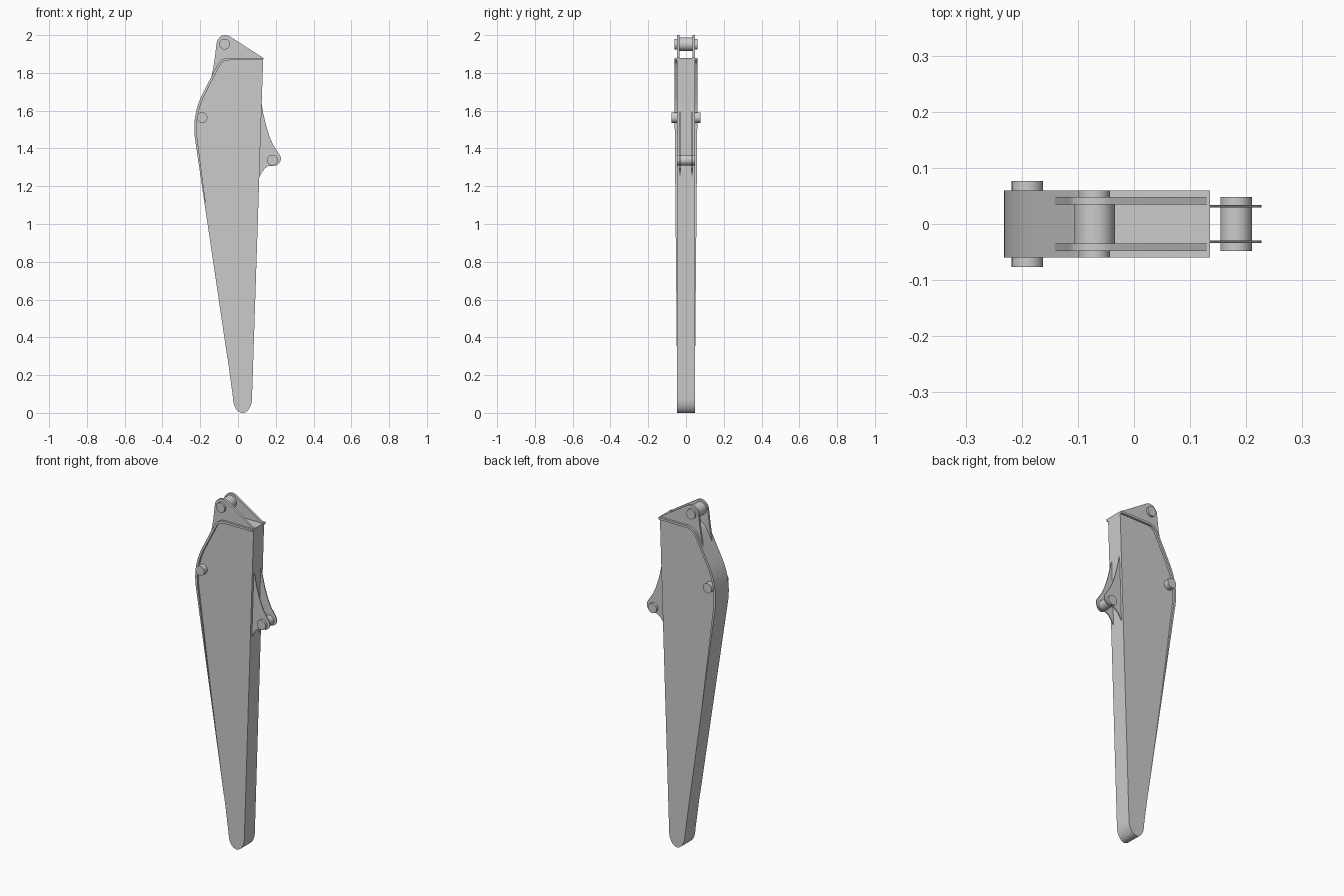
import bpy, bmesh, math
from mathutils import Vector

if "Cube" in bpy.data.objects:
    bpy.data.objects.remove(bpy.data.objects["Cube"])


def finish(name, bm):
    bmesh.ops.recalc_face_normals(bm, faces=bm.faces[:])
    me = bpy.data.meshes.new(name)
    bm.to_mesh(me)
    bm.free()
    me.shade_smooth()
    me.set_sharp_from_angle(angle=math.radians(30))
    ob = bpy.data.objects.new(name, me)
    bpy.context.collection.objects.link(ob)
    return ob


def prism(name, pts, y0, y1):
    """Side-view outline (x, z) extruded between two y values."""
    bm = bmesh.new()
    a = [bm.verts.new((p[0], y0, p[1])) for p in pts]
    b = [bm.verts.new((p[0], y1, p[1])) for p in pts]
    bm.faces.new(a)
    bm.faces.new(b[::-1])
    n = len(pts)
    for i in range(n):
        j = (i + 1) % n
        bm.faces.new((a[i], a[j], b[j], b[i]))
    return finish(name, bm)


def pin(name, x, z, r, half):
    prism(name, arc(x, z, r, r, 0, 360, 32)[:-1], -half, half)


def arc(x, z, rx, rz, a0, a1, n):
    return [Vector((x + rx * math.cos(math.radians(a0 + (a1 - a0) * i / n)),
                    z + rz * math.sin(math.radians(a0 + (a1 - a0) * i / n))))
            for i in range(n + 1)]


def fillet(a, c, b, t, n=8):
    """Round corner c with tangent length t."""
    a, b, c = Vector(a), Vector(b), Vector(c)
    p, q = c + (a - c).normalized() * t, c + (b - c).normalized() * t
    return [p * (1 - s) ** 2 + c * 2 * s * (1 - s) + q * s * s
            for s in (i / n for i in range(n + 1))]


# Flange path: along the top, then down the back edge
tr, tl, back, low = (0.135, 1.88), (-0.09, 1.88), (-0.246, 1.575), (-0.025, 0.08)
outer = [Vector(tr)] + fillet(tr, tl, back, 0.045) + fillet(tl, back, low, 0.13, 12)
last = outer[-1].copy()
for s in (0.2, 0.4, 0.6, 0.85):
    outer.append(last.lerp(Vector(low), s))

inner = []
for i, p in enumerate(outer):
    d = (outer[min(i + 1, len(outer) - 1)] - outer[max(i - 1, 0)]).normalized()
    thick = 0.001 + 0.012 * min(1, max(0, (p.y - 0.8) / 0.7))
    inner.append(p + Vector((-d.y, d.x)) * thick)
inner[0] = Vector((0.133, 1.868))

# Box-section arm body
prism("arm_body", inner + arc(0.024, 0.077, 0.05, 0.077, 180, 360, 20), -0.048, 0.048)

# Flange overhanging the side plates, narrowing downward
bm = bmesh.new()
rings = []
for o, i in zip(outer, inner):
    w = 0.048 + 0.012 * min(1, max(0, (o.y - 0.25) / 1.3))
    rings.append([bm.verts.new(v) for v in
                  ((o.x, -w, o.y), (o.x, w, o.y), (i.x, w, i.y), (i.x, -w, i.y))])
for r, s in zip(rings, rings[1:]):
    for k in range(4):
        m = (k + 1) % 4
        bm.faces.new((r[k], r[m], s[m], s[k]))
bm.faces.new(rings[0])
bm.faces.new(rings[-1][::-1])
finish("flange", bm)

# Paired lugs: top bracket and front bracket
top_lug = ([(0.13, 1.882)] + arc(-0.067, 1.95, 0.047, 0.05, 58, 172, 12)
           + [(-0.124, 1.87), (-0.132, 1.82), (-0.147, 1.755), (-0.13, 1.755),
              (-0.075, 1.865), (0.13, 1.87)])
front_lug = ([(0.1, 1.66), (0.121, 1.66), (0.133, 1.588), (0.149, 1.52),
              (0.167, 1.462), (0.188, 1.415)]
             + arc(0.188, 1.345, 0.039, 0.037, 35, -100, 12)
             + [(0.16, 1.307), (0.14, 1.292), (0.124, 1.27), (0.115, 1.25), (0.1, 1.25)])
for side, s in (("left", 1), ("right", -1)):
    prism("top_lug_" + side, top_lug, s * 0.035, s * 0.048)
    prism("front_lug_" + side, front_lug, s * 0.029, s * 0.034)

# Pins and the sleeve between the top lugs
pin("top_pin", -0.071, 1.952, 0.028, 0.06)
pin("top_sleeve", -0.07, 1.952, 0.036, 0.036)
pin("front_pin", 0.182, 1.338, 0.028, 0.048)
pin("pivot_pin", -0.19, 1.563, 0.028, 0.077)
